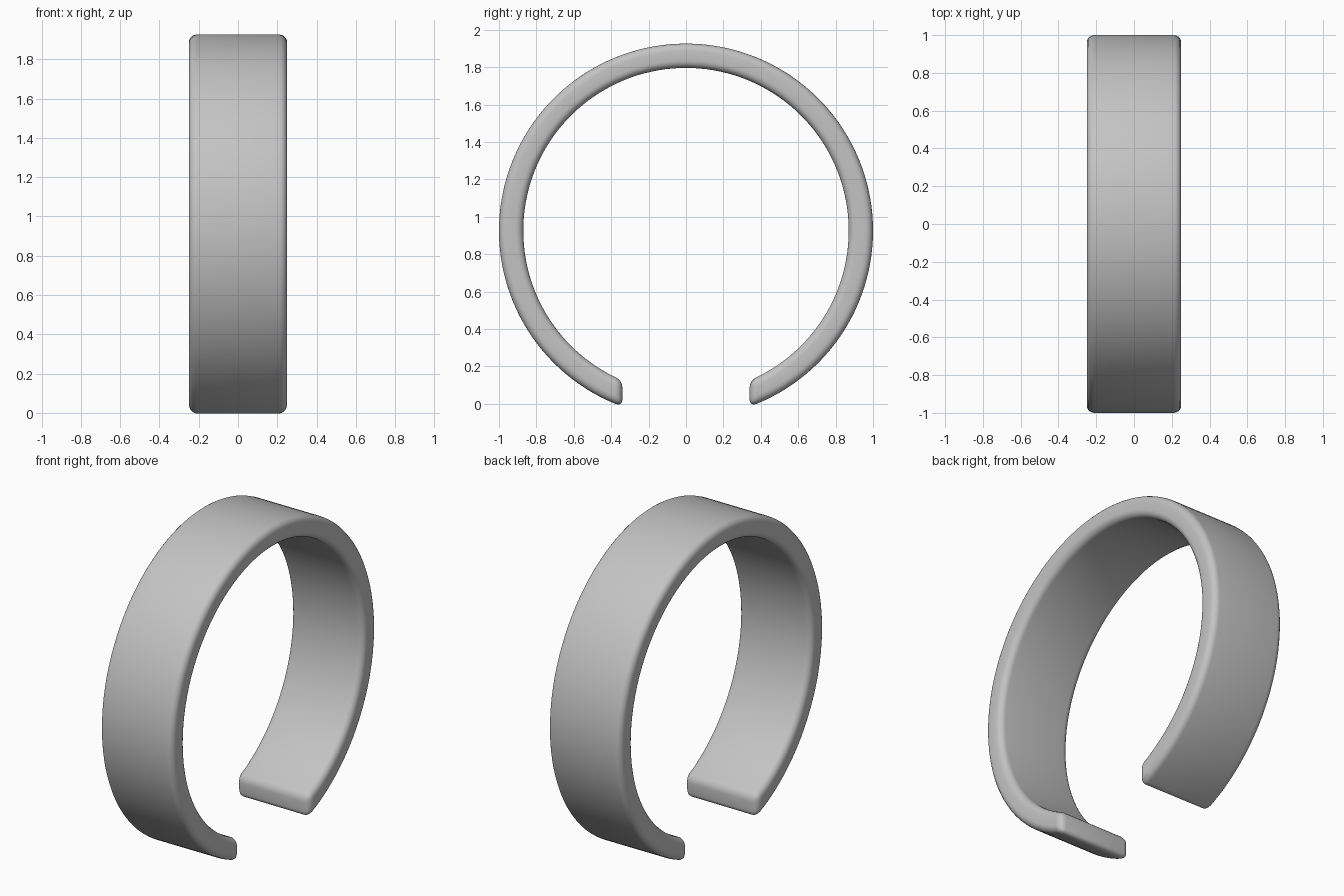
import bpy, bmesh, math

cube = bpy.data.objects.get("Cube")
if cube:
    bpy.data.objects.remove(cube, do_unlink=True)

OUTER, INNER, CENTRE_Z = 1.0, 0.87, 0.926
HALF_GAP, HALF_WIDTH, STEPS = 0.34, 0.25, 128

metal = bpy.data.materials.new("grey metal")
metal.use_nodes = True
grey = (0.55, 0.55, 0.55, 1)
metal.diffuse_color = grey
metal.node_tree.nodes["Principled BSDF"].inputs["Base Color"].default_value = grey


def arc(radius):
    """Open arc over the top, ending on the straight sides of the gap."""
    end = math.pi - math.asin(HALF_GAP / radius)
    angles = [end * (2 * i / STEPS - 1) for i in range(STEPS + 1)]
    return [(radius * math.sin(a), CENTRE_Z + radius * math.cos(a)) for a in angles]


# Cuff band: strips of quads between the two arcs, extruded across the width
bm = bmesh.new()
outer, inner = ([bm.verts.new((-HALF_WIDTH, y, z)) for y, z in arc(r)]
                for r in (OUTER, INNER))
for i in range(STEPS):
    bm.faces.new((outer[i], outer[i + 1], inner[i + 1], inner[i]))
side = bmesh.ops.extrude_face_region(bm, geom=bm.faces[:])
moved = [v for v in side["geom"] if isinstance(v, bmesh.types.BMVert)]
bmesh.ops.translate(bm, verts=moved, vec=(2 * HALF_WIDTH, 0, 0))
bmesh.ops.recalc_face_normals(bm, faces=bm.faces[:])

mesh = bpy.data.meshes.new("cuff_band")
bm.to_mesh(mesh)
bm.free()
mesh.materials.append(metal)
band = bpy.data.objects.new("cuff_band", mesh)
bpy.context.collection.objects.link(band)

# Rounded rims and ends
bevel = band.modifiers.new("rounded_edges", "BEVEL")
bevel.width = 0.04
bevel.segments = 5
bevel.limit_method = "ANGLE"
bevel.angle_limit = math.radians(30)
bevel.use_clamp_overlap = False

bpy.context.view_layer.objects.active = band
band.select_set(True)
bpy.ops.object.modifier_apply(modifier=bevel.name)
bpy.ops.object.shade_smooth_by_angle(angle=math.radians(35))
